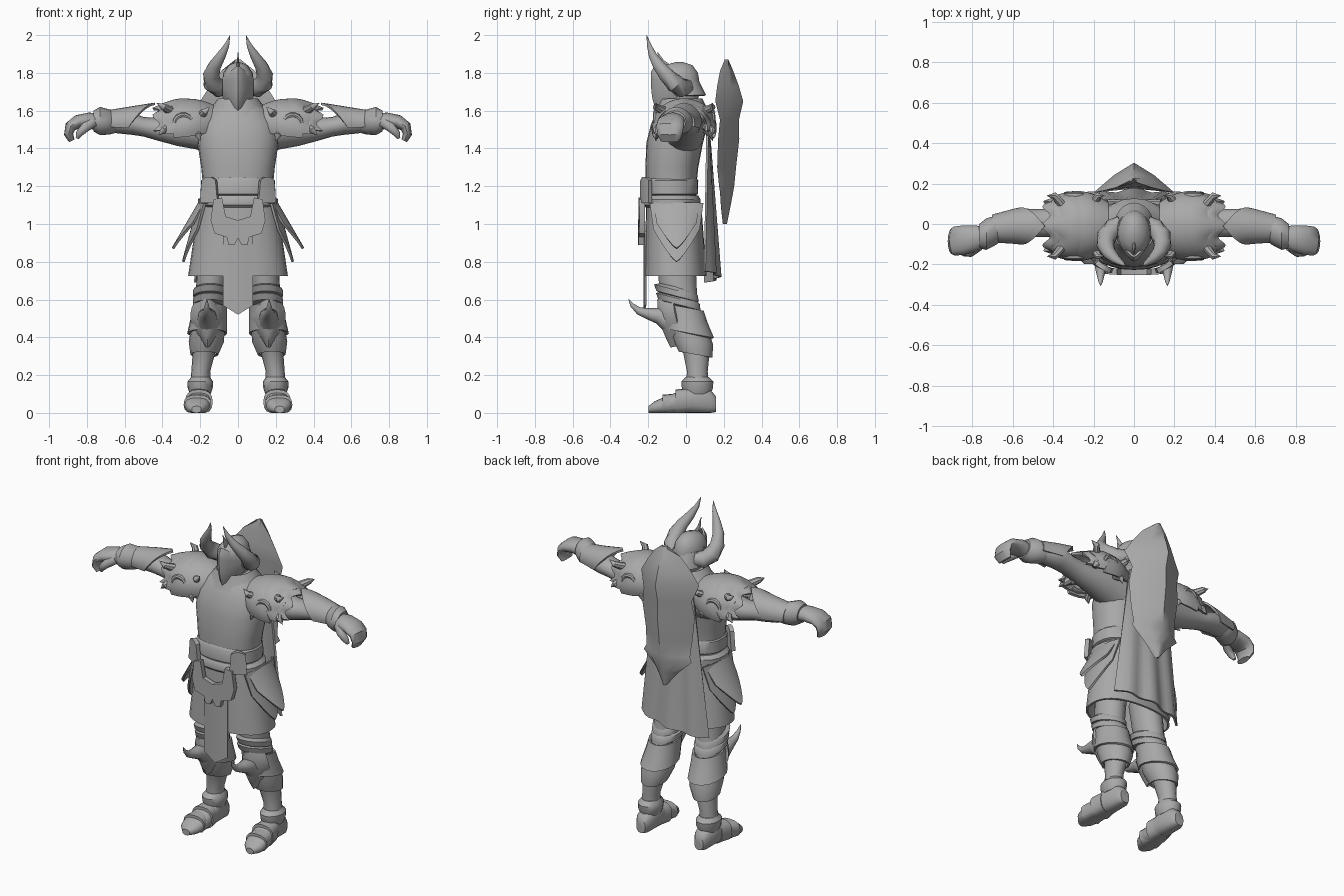
import bpy, bmesh, math
from mathutils import Vector
from math import sin, cos, pi

grey = bpy.data.materials.new("steel_grey")
grey.diffuse_color = (0.4, 0.4, 0.4, 1)


def make(name, verts, faces, mirror=False, thick=0.0):
    me = bpy.data.meshes.new(name)
    me.from_pydata([tuple(v) for v in verts], [], faces)
    bm = bmesh.new()
    bm.from_mesh(me)
    bmesh.ops.remove_doubles(bm, verts=bm.verts, dist=0.0002)
    bmesh.ops.recalc_face_normals(bm, faces=bm.faces)
    bm.to_mesh(me)
    bm.free()
    me.materials.append(grey)
    ob = bpy.data.objects.new(name, me)
    bpy.context.collection.objects.link(ob)
    if thick:
        m = ob.modifiers.new("thickness", 'SOLIDIFY')
        m.thickness, m.offset = thick, 0
    if mirror:
        m = ob.modifiers.new("mirror", 'MIRROR')
        m.use_mirror_merge = False
    return ob


def tube(name, rings, ref=(1, 0, 0), axis=None, n=16, p=1.0, cap=True, mirror=False, thick=0.0, floor=False):
    """Loft of (x, y, z, radius along ref, other radius) rings."""
    pts = [Vector(r[:3]) for r in rings]
    verts, faces = [], []
    for i, r in enumerate(rings):
        t = Vector(axis) if axis else (pts[min(i + 1, len(pts) - 1)] - pts[max(i - 1, 0)]).normalized()
        u = Vector(ref)
        u = (u - t * u.dot(t)).normalized()
        w = t.cross(u)
        for k in range(n):
            c, s = cos(2 * pi * k / n), sin(2 * pi * k / n)
            c, s = math.copysign(abs(c) ** p, c), math.copysign(abs(s) ** p, s)
            v = pts[i] + u * r[3] * c + w * r[4] * s
            if floor:
                v.z = max(v.z, 0)
            verts.append(v)
    for i in range(len(rings) - 1):
        for k in range(n):
            a, b = i * n + k, i * n + (k + 1) % n
            faces.append((a, b, b + n, a + n))
    if cap:
        faces += [tuple(range(n)), tuple(range(len(verts) - n, len(verts)))]
    return make(name, verts, faces, mirror, thick)


def patch(name, f, nu=12, nv=6, thick=0.012, mirror=False):
    """Curved plate from f(u in -1..1, v in 0..1)."""
    verts = [f(2 * i / nu - 1, j / nv) for j in range(nv + 1) for i in range(nu + 1)]
    w = nu + 1
    faces = [(j * w + i, j * w + i + 1, j * w + w + i + 1, j * w + w + i) for j in range(nv) for i in range(nu)]
    return make(name, verts, faces, mirror, thick)


Z, X, Y = (0, 0, 1), (1, 0, 0), (0, 1, 0)

# Torso, neck and collar
tube("torso", [(0, -.07, 1.0, .19, .13), (0, -.08, 1.2, .185, .135), (0, -.075, 1.3, .195, .14),
               (0, -.06, 1.43, .215, .15), (0, -.035, 1.53, .21, .15), (0, -.02, 1.6, .16, .13),
               (0, -.015, 1.65, .1, .1)], axis=Z, n=24, p=.85)
tube("neck", [(0, -.02, 1.6, .07, .075), (0, -.03, 1.7, .065, .07)], axis=Z)
tube("collar", [(0, -.02, 1.57, .17, .14), (0, -.02, 1.62, .13, .12), (0, -.025, 1.66, .1, .105)],
     axis=Z, n=20, cap=False, thick=.015)

# Helmet: skull, face guard, neck guard, crest and horns
tube("helmet", [(0, -.03, 1.65, .07, .09), (0, -.035, 1.7, .08, .11), (0, -.045, 1.76, .083, .115),
                (0, -.045, 1.8, .078, .108), (0, -.04, 1.84, .05, .075), (0, -.035, 1.857, .012, .02)],
     axis=Z, n=20)
patch("face_guard", lambda u, v: (.078 * u, -.18 + .1 * abs(u) ** 1.4 + .02 * (v > .99) + .035 * (1 - v) ** 4,
                                  (1.59 + .085 * abs(u)) * (1 - v) + (1.835 - .06 * abs(u)) * v), 12, 8)
patch("neck_guard", lambda u, v: ((.075 + .02 * v) * sin(u * 1.7), -.02 + (.075 + .045 * v) * cos(u * 1.7),
                                  1.77 - .09 * v), 14, 4)
tube("crest", [(0, -.1, 1.82, .012, .03), (0, -.13, 1.86, .006, .015), (0, -.15, 1.91, .001, .001)], n=8)
tube("horn", [(.06, .01, 1.725, .035, .04), (.1, -.02, 1.72, .05, .05), (.135, -.06, 1.745, .05, .05),
              (.142, -.105, 1.79, .04, .043), (.122, -.145, 1.84, .032, .034), (.09, -.175, 1.89, .022, .025),
              (.06, -.195, 1.945, .012, .014), (.042, -.208, 2.0, .001, .001)], ref=Y, mirror=True)

# Arms and hands
tube("arm", [(.12, -.02, 1.49, .12, .13), (.22, -.01, 1.5, .105, .105), (.32, 0, 1.495, .085, .082),
             (.42, .005, 1.5, .07, .06), (.5, .005, 1.515, .068, .052), (.56, .005, 1.53, .075, .058),
             (.64, -.01, 1.535, .07, .055), (.7, -.03, 1.54, .055, .045)], ref=Y, axis=X, mirror=True)


def forearm_guard(u, v):
    xs = .58 - .14 * max(0, 1 - abs(u)) ** 1.2
    x = xs + (.7 - xs) * v
    r = .06 + .16 * (.7 - x)
    return (x, -.01 - .1 * max(0, x - .58) + r * 1.05 * sin(u * 1.9), 1.535 + r * cos(u * 1.9))


patch("forearm_guard", forearm_guard, 16, 6, mirror=True)
tube("wrist_cuff", [(.655, -.02, 1.535, .06, .055), (.68, -.03, 1.54, .072, .066), (.73, -.05, 1.545, .078, .075),
                    (.765, -.06, 1.545, .06, .055)], ref=Y, axis=X, mirror=True)
tube("hand", [(.74, -.06, 1.54, .05, .045), (.79, -.07, 1.548, .065, .042), (.85, -.08, 1.54, .072, .037),
              (.888, -.085, 1.515, .072, .03), (.897, -.085, 1.475, .066, .024), (.88, -.085, 1.44, .05, .016)],
     ref=Y, mirror=True)
tube("thumb", [(.77, -.11, 1.54, .025, .03), (.81, -.14, 1.51, .024, .026), (.84, -.14, 1.48, .02, .02),
               (.85, -.13, 1.455, .01, .01)], ref=Y, n=10, mirror=True)


# Layered shoulder plates with jagged edges
def shoulder(x0, x1, r0, r1, jag, spread):
    def f(u, v):
        a = u * spread
        x = x0 + (x1 - x0) * v + jag * v ** 3 * cos(a * 7)
        r = r0 + (r1 - r0) * v + .02 * sin(pi * v)
        return (x, -.01 + r * 1.12 * sin(a), 1.525 + r * .98 * cos(a) - .02 * v)
    return f


patch("shoulder_plate_inner", shoulder(.13, .33, .1, .145, .015, 1.9), 28, 6, .015, True)
patch("shoulder_plate_middle", shoulder(.22, .39, .125, .125, .02, 1.8), 28, 6, .015, True)
patch("shoulder_plate_outer", shoulder(.31, .43, .1, .105, .02, 1.7), 28, 6, .015, True)
for side, sy in (("front", -1), ("back", 1)):
    ring = [(.29 + .045 * cos(a), sy * (.15 - .0 * a) - .01, 1.535 + .042 * sin(a), .016, .014)
            for a in [i * 2 * pi / 14 for i in range(13)]]
    tube(side + "_shoulder_scroll", ring, ref=Y, n=8, mirror=True)
    for i, (x, z, dx, dz) in enumerate([(.36, 1.6, .07, .04), (.2, 1.57, -.05, .05), (.37, 1.52, .05, -.05),
                                        (.22, 1.5, -.02, -.06)]):
        tube(f"{side}_shoulder_spike_{i}", [(x, sy * .11 - .01, z, .022, .025),
             (x + dx * .5, sy * .15 - .01, z + dz * .5, .018, .018),
             (x + dx, sy * .15 - .01, z + dz, .001, .001)], ref=Y, n=8, mirror=True)

# Belts, skirt, hip plates and buckle
tube("upper_belt", [(0, -.08, 1.15, .18, .13), (0, -.08, 1.16, .198, .143), (0, -.08, 1.23, .196, .145),
                    (0, -.08, 1.245, .18, .135)], axis=Z, n=24, p=.85)
tube("lower_belt", [(0, -.075, 1.085, .19, .135), (0, -.075, 1.1, .212, .15), (0, -.075, 1.13, .212, .152),
                    (0, -.075, 1.15, .19, .14)], axis=Z, n=24, p=.85)
patch("waist_plate", lambda u, v: (.15 + u * (.045 - .01 * v), -.08 - .165 * math.sqrt(1 - ((.15 + .045 * u) / .26) ** 2),
                                   1.11 + .14 * v - .02 * v * u * u), 6, 4, .025, True)
tube("skirt", [(0, -.065, 1.1, .2, .14), (0, -.06, .9, .232, .15), (0, -.055, .725, .258, .158)],
     axis=Z, n=28, p=.85, cap=False, thick=.012)


def hip(flare, drop, wide):
    def f(u, v):
        tip = 1 - .55 * abs(u) ** 1.3
        return (.205 + flare * v * tip - .03 * u * u, -.05 + wide * u * (1 - .15 * v), 1.11 - drop * v * tip)
    return f


patch("hip_plate_lower", hip(.085, .31, .14), 12, 6, .014, True)
patch("hip_plate_upper", hip(.14, .24, .12), 12, 6, .014, True)
half = [(0, 1.02), (.065, 1.04), (.085, 1.14), (.13, 1.13), (.145, 1.02), (.125, .95), (.06, .93),
        (.05, .89), (.018, .89), (0, .925)]
outline = half + [(-x, z) for x, z in half[-2:0:-1]]
make("buckle", [(x, -.238 + .3 * x * x, z) for x, z in outline], [tuple(range(len(outline)))], thick=.03)
patch("front_cloth", lambda u, v: (.08 * u, -.222 + .008 * u * u, .96 - v * (.44 - .05 * abs(u))), 4, 6, .008)

# Cape and shield on the back
patch("cape", lambda u, v: (u * (.13 + .1 * v), .115 + .055 * v - .06 * v * u * u + .012 * v * cos(u * 9),
                            1.57 - .85 * v + .03 * u * v), 16, 10, .012)
rows = [(1.87, .015, .205, .22), (1.81, .09, .18, .25), (1.73, .15, .165, .28), (1.65, .2, .155, .303),
        (1.55, .165, .18, .28), (1.45, .18, .17, .282), (1.3, .16, .165, .265), (1.2, .15, .175, .255),
        (1.17, .165, .18, .25), (1.09, .08, .185, .235), (1.0, .008, .195, .215)]
sv, sf = [], []
for z, w, ye, yr in rows:
    sv += [(-w, ye, z), (-w * .5, (ye + yr) / 2 + .012, z), (0, yr, z), (w * .5, (ye + yr) / 2 + .012, z),
           (w, ye, z), (0, ye + .02, z)]
for i in range(len(rows) - 1):
    sf += [(i * 6 + k, i * 6 + (k + 1) % 6, i * 6 + 6 + (k + 1) % 6, i * 6 + 6 + k) for k in range(6)]
sf += [tuple(range(6)), tuple(range(len(sv) - 6, len(sv)))]
make("shield", sv, sf)

# Legs with thigh bands, knee guards and greaves
tube("leg", [(.125, -.05, .85, .09, .1), (.14, -.045, .7, .08, .1), (.15, -.03, .6, .076, .09),
             (.155, 0, .5, .07, .085), (.165, .03, .42, .075, .085), (.18, .055, .32, .06, .07),
             (.197, .06, .22, .05, .055), (.2, .06, .14, .055, .06)], axis=Z, mirror=True)
for i, (z, y) in enumerate([(.635, -.045), (.59, -.035)]):
    tube(f"thigh_band_{i}", [(.148, y, z - .025, .075, .09), (.148, y, z - .018, .09, .115), (.146, y - .008, z + .015, .092, .12),
                             (.146, y, z + .03, .075, .09)], axis=(.0, .25, .97), mirror=True)
tube("upper_greave", [(.15, -.015, .56, .085, .105), (.155, 0, .5, .09, .11), (.163, .02, .42, .1, .125)],
     axis=(0, .2, .98), cap=False, thick=.012, mirror=True)
tube("lower_greave", [(.158, .015, .46, .08, .1), (.167, .035, .38, .088, .105), (.178, .05, .31, .068, .085)],
     axis=(0, .2, .98), cap=False, thick=.012, mirror=True)
patch("knee_plate", lambda u, v: (.162 + u * .085 * max(.05, sin(pi * (.12 + .86 * v)) ** .8), -.145 + .08 * u * u + .07 * v * v,
                                  .6 - .25 * v + .02 * u * u), 8, 8, .015, True)
tube("knee_spike", [(.162, -.07, .47, .055, .06), (.163, -.14, .515, .048, .045), (.164, -.2, .525, .032, .03),
                    (.165, -.25, .54, .02, .02), (.165, -.285, .57, .011, .011), (.165, -.305, .603, .001, .001)],
     n=12, mirror=True)

# Boots
tube("boot_cuff", [(.2, .06, .1, .055, .07), (.2, .06, .13, .066, .082), (.2, .06, .165, .068, .085),
                   (.198, .06, .19, .05, .06)], axis=Z, mirror=True)
tube("boot", [(.2, .16, .045, .03, .04), (.2, .13, .06, .05, .062), (.2, .04, .075, .056, .077), (.207, -.04, .055, .064, .057),
              (.215, -.11, .042, .07, .044), (.219, -.165, .03, .058, .032), (.22, -.198, .018, .025, .018)],
     axis=Y, p=.8, floor=True, mirror=True)
for i, (y, h) in enumerate([(-.02, .064), (-.09, .05)]):
    tube(f"boot_plate_{i}", [(.206 + i * .008, y + .04, h, .058, h + .003), (.207 + i * .008, y - .035, h - .006, .073, h + .002)],
         axis=Y, p=.8, floor=True, mirror=True)

# Bake modifiers and smooth the surfaces while keeping hard edges
bpy.ops.object.select_all(action='SELECT')
bpy.context.view_layer.objects.active = bpy.context.selected_objects[0]
bpy.ops.object.convert(target='MESH')
bpy.ops.object.shade_smooth_by_angle(angle=math.radians(40))
